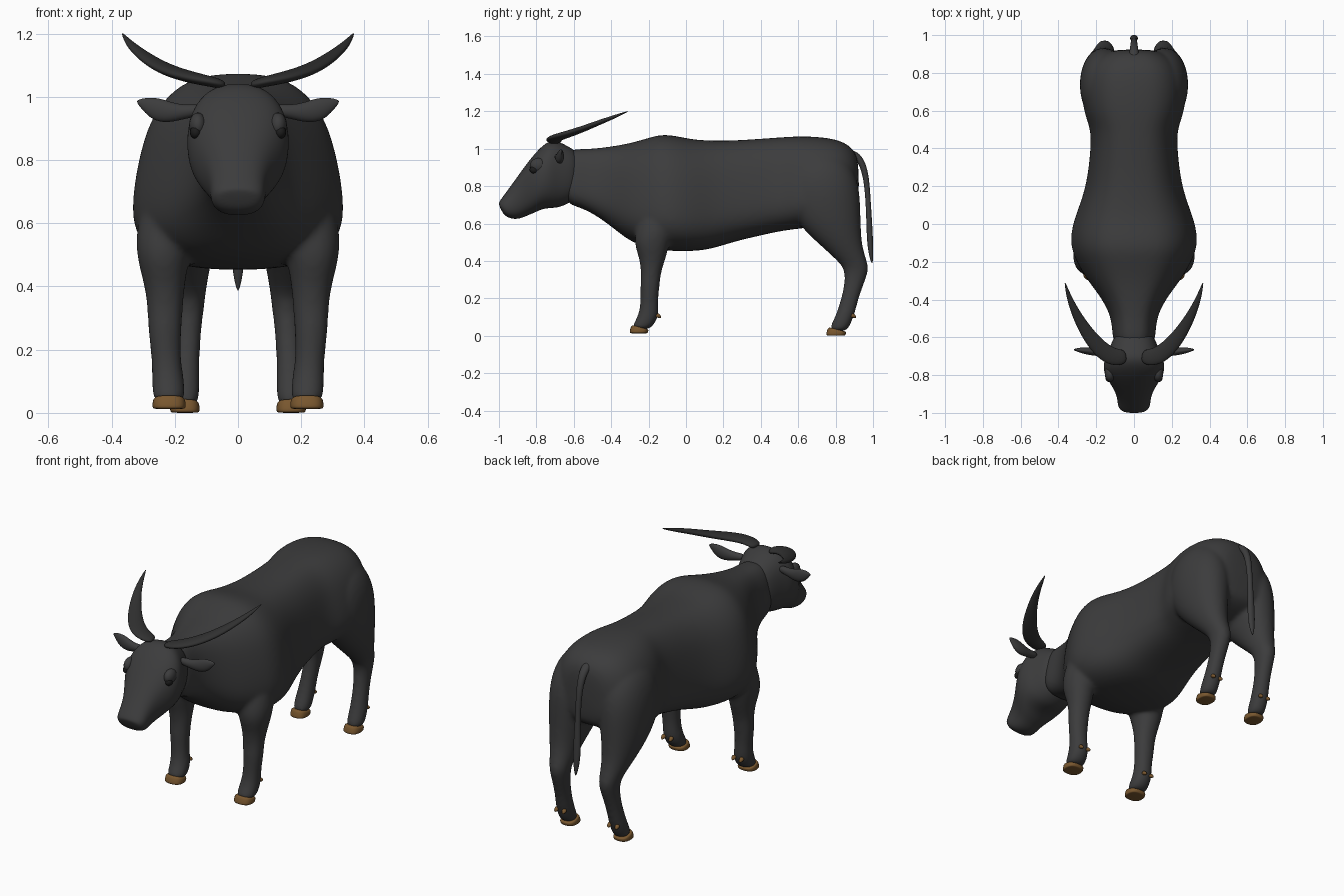
import bpy, bmesh, math
from mathutils import Vector

cube = bpy.data.objects.get("Cube")
if cube:
    bpy.data.objects.remove(cube, do_unlink=True)


def material(name, rgb, rough=0.7):
    m = bpy.data.materials.new(name)
    m.use_nodes = True
    m.diffuse_color = (*rgb, 1)
    node = m.node_tree.nodes["Principled BSDF"]
    node.inputs["Base Color"].default_value = (*rgb, 1)
    node.inputs["Roughness"].default_value = rough
    return m


HIDE = material("charcoal hide", (0.045, 0.045, 0.046))
HORN = material("dark horn", (0.03, 0.03, 0.03))
HOOF = material("brown hoof", (0.19, 0.095, 0.028))
EYE = material("black eye", (0.012, 0.012, 0.012))


def signed_pow(v, p):
    return math.copysign(abs(v) ** p, v)


def bridge(bm, rings):
    """Skin a list of point rings into one closed shell."""
    loops = [[bm.verts.new(p) for p in ring] for ring in rings]
    for a, b in zip(loops, loops[1:]):
        for i in range(len(a)):
            j = (i + 1) % len(a)
            bm.faces.new((a[i], a[j], b[j], b[i]))
    bm.faces.new(loops[0])
    bm.faces.new(loops[-1])


def ring(centre, u, v, n=2.0, egg=0.0, count=16):
    """Superellipse in the plane u, v; egg widens the side opposite to u."""
    pts = []
    for i in range(count):
        t = 2 * math.pi * i / count
        c, s = signed_pow(math.cos(t), 2 / n), signed_pow(math.sin(t), 2 / n)
        pts.append(centre + u * c + v * s * (1 - egg * c))
    return pts


def loft(bm, sections, n=2.0, egg=0.0, side=1, count=16):
    """Each section: y, z of one edge, y, z of the opposite edge, centre x, half width."""
    rings = []
    for y1, z1, y2, z2, cx, w in sections:
        a, b = Vector((side * cx, y1, z1)), Vector((side * cx, y2, z2))
        rings.append(ring((a + b) / 2, (a - b) / 2, Vector((w, 0, 0)), n, egg, count))
    bridge(bm, rings)


def tube(bm, path, up):
    """Each path point: x, y, z, half thickness across, half thickness along up."""
    pts = [Vector(p[:3]) for p in path]
    rings = []
    for i, p in enumerate(path):
        t = (pts[min(i + 1, len(pts) - 1)] - pts[max(i - 1, 0)]).normalized()
        v = (Vector(up) - t * t.dot(Vector(up))).normalized()
        rings.append(ring(pts[i], t.cross(v) * p[3], v * p[4], count=12))
    bridge(bm, rings)


def finish(name, bm, mat, mirror=False, levels=2):
    bmesh.ops.recalc_face_normals(bm, faces=bm.faces)
    for f in bm.faces:
        f.smooth = True
    me = bpy.data.meshes.new(name)
    bm.to_mesh(me)
    bm.free()
    me.materials.append(mat)
    ob = bpy.data.objects.new(name, me)
    bpy.context.collection.objects.link(ob)
    if mirror:
        ob.modifiers.new("mirror", "MIRROR").use_mirror_merge = False
    if levels:
        sub = ob.modifiers.new("rounding", "SUBSURF")
        sub.levels = sub.render_levels = levels
    return ob


# Torso and neck: y, top, bottom, half width
torso = [(-.66, .99, .71, .10), (-.58, 1.0, .69, .112), (-.5, 1.0, .655, .115),
         (-.4, 1.013, .585, .16), (-.3, 1.03, .5, .238), (-.2, 1.06, .47, .295),
         (-.13, 1.08, .455, .322), (-.05, 1.07, .45, .325), (.04, 1.05, .45, .302),
         (.14, 1.045, .462, .264), (.25, 1.045, .50, .238), (.4, 1.055, .535, .222),
         (.5, 1.062, .557, .222), (.57, 1.067, .567, .25), (.66, 1.068, .577, .268),
         (.76, 1.06, .59, .268), (.84, 1.04, .61, .24), (.895, 1.0, .64, .185),
         (.925, .94, .68, .11)]
bm = bmesh.new()
loft(bm, [(y, t, y, b, 0, w) for y, t, b, w in torso], n=2.85, egg=.18, count=24)

# Legs: z, front y, back y, centre x, half width
front_leg = [(.82, -.2, -.06, .18, .05), (.72, -.235, -.04, .2, .085),
             (.6, -.265, -.05, .22, .103), (.5, -.283, -.085, .238, .087),
             (.42, -.252, -.105, .233, .068), (.34, -.24, -.133, .23, .057),
             (.27, -.245, -.14, .232, .055), (.18, -.243, -.15, .228, .046),
             (.11, -.255, -.143, .222, .052), (.065, -.283, -.165, .219, .053),
             (.03, -.292, -.195, .218, .049)]
hind_leg = [(1.0, .66, .8, .11, .06), (.93, .57, .88, .142, .115),
            (.81, .53, .93, .153, .138), (.68, .545, .937, .16, .13),
            (.57, .62, .938, .165, .108), (.48, .72, .944, .165, .082),
            (.4, .81, .968, .158, .06), (.36, .842, .98, .155, .052),
            (.3, .85, .961, .156, .045), (.2, .83, .923, .162, .041),
            (.11, .8, .902, .167, .047), (.06, .775, .88, .168, .047),
            (.02, .763, .86, .168, .044)]
for side in (1, -1):
    for leg in (front_leg, hind_leg):
        loft(bm, [(f, z, b, z, cx, w) for z, f, b, cx, w in leg], n=2.1, side=side)
body = finish("body_and_legs", bm, HIDE)
remesh = body.modifiers.new("blend", "REMESH")
remesh.mode = "VOXEL"
remesh.voxel_size = .011
remesh.use_smooth_shade = True
smooth = body.modifiers.new("soften", "SMOOTH")
smooth.factor, smooth.iterations = .5, 8

# Head, from the nape down to the muzzle
bm = bmesh.new()
loft(bm, [(-.56, .975, -.58, .74, 0, .09), (-.63, 1.015, -.625, .705, 0, .122),
          (-.69, 1.048, -.68, .682, 0, .142), (-.735, 1.045, -.72, .68, 0, .163),
          (-.79, 1.0, -.77, .675, 0, .166), (-.85, .925, -.81, .655, 0, .137),
          (-.90, .855, -.85, .64, 0, .106), (-.95, .785, -.885, .625, 0, .09),
          (-.985, .738, -.925, .622, 0, .088), (-1.0, .715, -.96, .635, 0, .075),
          (-1.002, .702, -.98, .655, 0, .045)], n=2.4, egg=-.03)
finish("head", bm, HIDE)

# Low brow ridges and eyes set nearly flush
for name, mat, pos, size in (("brows", HIDE, (.127, -.79, .91), (.028, .045, .04)),
                             ("eyes", EYE, (.134, -.812, .888), (.018, .024, .021))):
    bm = bmesh.new()
    bmesh.ops.create_uvsphere(bm, u_segments=16, v_segments=10, radius=1)
    bmesh.ops.scale(bm, vec=size, verts=bm.verts)
    bmesh.ops.translate(bm, vec=pos, verts=bm.verts)
    finish(name, bm, mat, mirror=True, levels=0)

# Ears
bm = bmesh.new()
tube(bm, [(.11, -.685, .96, .02, .02), (.17, -.682, .952, .02, .022),
          (.22, -.675, .95, .022, .036), (.26, -.67, .961, .019, .038),
          (.293, -.667, .978, .012, .023), (.32, -.665, .986, .003, .005)], (0, 0, 1))
finish("ears", bm, HIDE, mirror=True)

# Horns sweeping out, back and up
bm = bmesh.new()
tube(bm, [(.04, -.70, 1.035, .03, .014), (.075, -.708, 1.046, .047, .017),
          (.135, -.698, 1.058, .05, .019), (.205, -.635, 1.077, .043, .019),
          (.262, -.555, 1.104, .034, .017), (.31, -.47, 1.138, .024, .014),
          (.345, -.385, 1.17, .014, .01), (.367, -.305, 1.202, .002, .002)], (0, 0, 1))
finish("horns", bm, HORN, mirror=True)

# Tail with a fuller tuft
bm = bmesh.new()
tube(bm, [(0, .85, .975, .022, .026), (0, .905, .972, .022, .026), (0, .943, .925, .019, .021),
          (0, .965, .84, .016, .017), (0, .974, .72, .014, .015), (0, .98, .6, .016, .02),
          (0, .984, .5, .017, .023), (0, .99, .43, .012, .015),
          (0, .995, .385, .003, .003)], (1, 0, 0))
finish("tail", bm, HIDE)

# Hooves as low wedges: toe y, heel y, sole z, centre x, half width
for name, toe, heel, sole, cx, w in (("front_hooves", -.303, -.2, .012, .218, .053),
                                     ("hind_hooves", .748, .857, 0, .168, .047)):
    bm = bmesh.new()
    loft(bm, [(toe + .012, sole, heel - .012, sole, cx, w - .008),
              (toe, sole + .003, heel - .004, sole + .003, cx, w),
              (toe + .002, sole + .018, heel, sole + .014, cx, w + .001),
              (toe + .01, sole + .042, heel, sole + .022, cx, w - .002),
              (toe + .02, sole + .046, heel - .01, sole + .024, cx, w - .01)], n=2.6)
    finish(name, bm, HOOF, mirror=True)

# Dewclaws behind each pastern
bm = bmesh.new()
for cx, y in ((.222, -.16), (.167, .882)):
    for off in (-.024, .024):
        x = cx + off
        tube(bm, [(x, y, .112, .013, .013), (x, y + .015, .106, .012, .013),
                  (x, y + .027, .096, .004, .005)], (1, 0, 0))
finish("dewclaws", bm, HOOF, mirror=True, levels=1)
